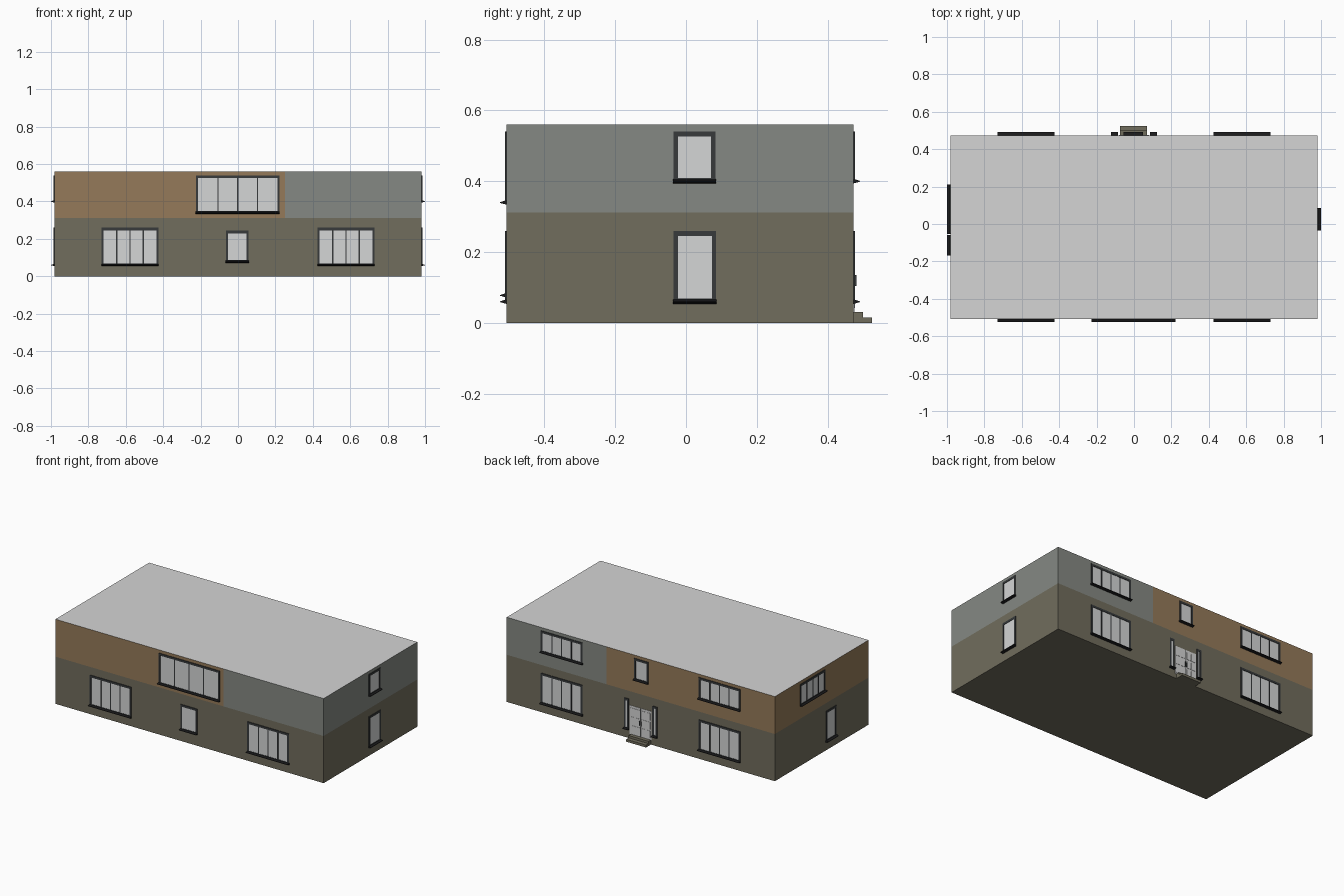
import bpy, bmesh
from mathutils import Vector

if "Cube" in bpy.data.objects:
    bpy.data.objects.remove(bpy.data.objects["Cube"])


def material(name, r, g, b):
    m = bpy.data.materials.new(name)
    m.diffuse_color = (r, g, b, 1)
    m.use_nodes = True
    m.node_tree.nodes["Principled BSDF"].inputs["Base Color"].default_value = m.diffuse_color
    return m


OLIVE = material("olive_render", .165, .153, .110)
BROWN = material("brown_cladding", .300, .195, .100)
GREY = material("grey_cladding", .235, .250, .228)
LIGHT = material("light_roof_grey", .66, .66, .66)
GLASS = material("pale_glass", .66, .67, .67)
FRAME = material("charcoal_frame", .038, .042, .044)
SILL = material("black_sill", .010, .010, .011)

# Wall planes
WX, YF, YB, H, FLOOR, SPLIT = .982, -.507, .473, .56, .312, .25

# Each side: origin on the wall, direction along the wall, outward direction
SIDES = {
    "front": (Vector((0, YF, 0)), Vector((1, 0, 0)), Vector((0, -1, 0))),
    "back": (Vector((0, YB, 0)), Vector((1, 0, 0)), Vector((0, 1, 0))),
    "right": (Vector((WX, 0, 0)), Vector((0, 1, 0)), Vector((1, 0, 0))),
    "left": (Vector((-WX, 0, 0)), Vector((0, 1, 0)), Vector((-1, 0, 0))),
}


def finish(name, bm, mats):
    bmesh.ops.recalc_face_normals(bm, faces=bm.faces)
    me = bpy.data.meshes.new(name)
    bm.to_mesh(me)
    bm.free()
    for m in mats:
        me.materials.append(m)
    ob = bpy.data.objects.new(name, me)
    bpy.context.collection.objects.link(ob)
    return ob


def prism(bm, side, u0, u1, profile):
    """Extrude a (depth, z) profile along a wall from u0 to u1."""
    o, along, out = SIDES[side]
    rings = [[bm.verts.new(o + along * u + out * d + Vector((0, 0, z)))
              for d, z in profile] for u in (u0, u1)]
    bm.faces.new(rings[0])
    bm.faces.new(rings[1])
    n = len(profile)
    for i in range(n):
        j = (i + 1) % n
        bm.faces.new((rings[0][i], rings[0][j], rings[1][j], rings[1][i]))


def block(bm, side, u0, u1, z0, z1, d, back=0):
    prism(bm, side, u0, u1, [(-back, z0), (d, z0), (d, z1), (-back, z1)])


def window(name, side, u0, u1, z0, z1, panes=1):
    border, bar = .012, .007
    # glass plate
    bm = bmesh.new()
    block(bm, side, u0 + .004, u1 - .004, z0 + .006, z1 - .004, .0015)
    finish(name + "_glass", bm, [GLASS])
    # frame and mullions
    bm = bmesh.new()
    block(bm, side, u0, u0 + border, z0, z1, .004)
    block(bm, side, u1 - border, u1, z0, z1, .004)
    block(bm, side, u0 + border, u1 - border, z1 - .014, z1, .004)
    block(bm, side, u0 + border, u1 - border, z0, z0 + .014, .004)
    for i in range(1, panes):
        c = u0 + border + (u1 - u0 - 2 * border) * i / panes
        block(bm, side, c - bar / 2, c + bar / 2, z0 + .014, z1 - .014, .0035)
    finish(name + "_frame", bm, [FRAME])
    # wedge-shaped sill
    bm = bmesh.new()
    prism(bm, side, u0 - .001, u1 + .001,
          [(0, z0 - .001), (.018, z0 + .004), (.018, z0 + .006), (0, z0 + .012)])
    finish(name + "_sill", bm, [SILL])


# Building body, cut at the floor line and at the cladding change
bm = bmesh.new()
bmesh.ops.create_cube(bm, size=1)
for v in bm.verts:
    v.co = Vector((v.co.x * 2 * WX, v.co.y * (YB - YF) + (YB + YF) / 2,
                   (v.co.z + .5) * H))
for co, no in (((0, 0, FLOOR), (0, 0, 1)), ((SPLIT, 0, 0), (1, 0, 0))):
    bmesh.ops.bisect_plane(bm, geom=bm.verts[:] + bm.edges[:] + bm.faces[:],
                           plane_co=co, plane_no=no)
bm.normal_update()
for f in bm.faces:
    c = f.calc_center_median()
    if f.normal.z > .5:
        f.material_index = 3
    elif c.z > FLOOR:
        f.material_index = 1 if c.x < SPLIT else 2
finish("building_walls", bm, [OLIVE, BROWN, GREY, LIGHT])

# Ground floor and first floor window bands
LOW, HIGH = (.055, .26), (.395, .54)

for s, tag in ((-1, "west"), (1, "east")):
    u0, u1 = sorted((s * .425, s * .73))
    window(f"front_{tag}_window", "front", u0, u1, *LOW, panes=4)
    window(f"back_{tag}_lower_window", "back", u0, u1, *LOW, panes=4)
    window(f"back_{tag}_upper_window", "back", u0, u1, *HIGH, panes=4)
    # narrow side light beside the door
    u0, u1 = sorted((s * .086, s * .121))
    window(f"door_{tag}_side_light", "back", u0, u1, *LOW)

window("front_middle_window", "front", -.065, .057, .073, .244)
window("front_upper_window", "front", -.225, .222, .335, .54, panes=4)
window("back_middle_window", "back", -.055, .047, *HIGH)
window("right_lower_window", "right", -.035, .085, *LOW)
window("right_upper_window", "right", -.035, .083, *HIGH)
window("left_upper_window", "left", -.052, .21, *HIGH, panes=4)
window("left_lower_window", "left", -.168, -.06, *LOW)

# Double door with raised panels
bm = bmesh.new()
block(bm, "back", -.08, .08, .03, .22, .002)
for s in (-1, 1):
    for col in range(2):
        for row in range(3):
            u0, u1 = sorted((s * (.008 + col * .035), s * (.036 + col * .035)))
            block(bm, "back", u0, u1, .042 + row * .058, .09 + row * .058, .004)
finish("entrance_door", bm, [LIGHT])

# Door seam and handles
bm = bmesh.new()
block(bm, "back", -.0015, .0015, .03, .22, .0025)
for u in (-.006, .006):
    block(bm, "back", u - .0015, u + .0015, .105, .135, .008)
finish("door_seam_and_handles", bm, [FRAME])

# Entrance steps
bm = bmesh.new()
prism(bm, "back", -.075, .07,
      [(0, 0), (.052, 0), (.052, .016), (.026, .016), (.026, .031), (0, .031)])
finish("entrance_steps", bm, [OLIVE])
